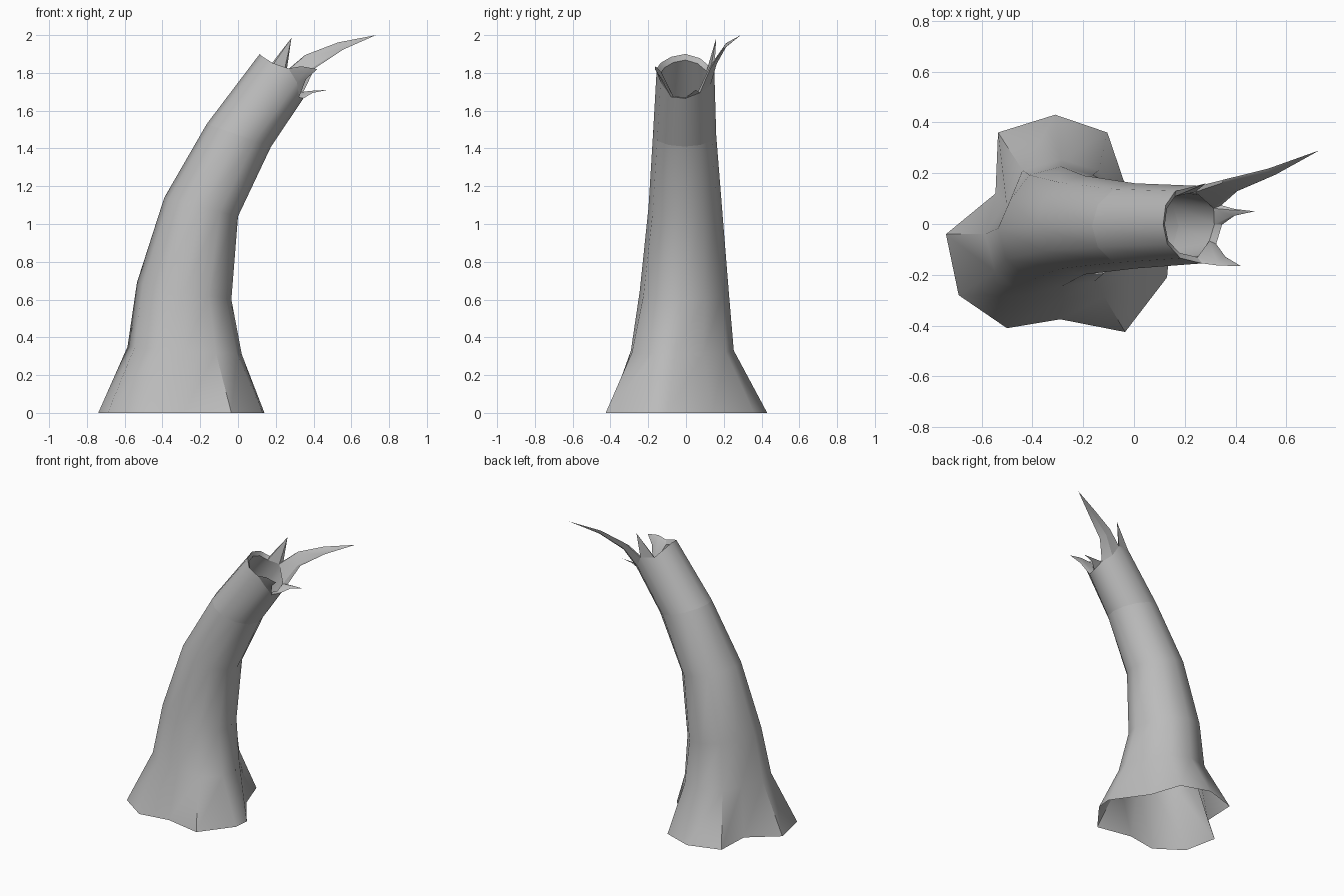
import bpy, bmesh, math
from mathutils import Vector

cube = bpy.data.objects.get("Cube")
if cube:
    bpy.data.objects.remove(cube, do_unlink=True)

# One plain grey for the whole stump
grey = bpy.data.materials.new("grey bark")
grey.use_nodes = True
grey.diffuse_color = (0.5, 0.5, 0.5, 1)
grey.node_tree.nodes["Principled BSDF"].inputs["Base Color"].default_value = (0.5, 0.5, 0.5, 1)

# Flared root outline on the ground, starting at the right-hand tip
ROOT = [(-.74, -.04), (-.69, -.28), (-.50, -.41), (-.29, -.375), (-.035, -.425), (.13, -.21),
        (.14, -.10), (-.03, .14), (-.105, .36), (-.31, .43), (-.535, .36), (-.545, .12)]
N = len(ROOT)
# Trunk rings: left x, left z, right x, right z, y low, y high, amount of root shape kept
RINGS = [(-.585, .35, .02, .31, -.305, .25, .45),
         (-.535, .69, -.035, .60, -.25, .225, .2),
         (-.39, 1.14, 0, 1.04, -.20, .19, .08),
         (-.165, 1.53, .175, 1.41, -.175, .16, 0),
         (.115, 1.90, .36, 1.68, -.155, .15, 0)]
# How far the broken rim rises or dips along the trunk
LIFT = [0, 0, .01, .045, .02, -.03, -.02, 0, 0, .03, -.02, -.01]
AXIS = Vector((.67, 0, .74))


def ring(x0, z0, x1, z1, y0, y1, keep):
    pts = []
    for i, (rx, ry) in enumerate(ROOT):
        a = math.pi + math.tau * i / N
        u = math.cos(a) * (1 - keep) + (rx + .30) / .44 * keep
        v = math.sin(a) * (1 - keep) + ry / .42 * keep
        pts.append(Vector(((x0 + x1) / 2 + (x1 - x0) / 2 * u,
                           (y0 + y1) / 2 + (y1 - y0) / 2 * v,
                           (z0 + z1) / 2 + (z1 - z0) / 2 * u)))
    return pts


def bridge(bm, a, b):
    for i in range(len(a)):
        j = (i + 1) % len(a)
        bm.faces.new((a[i], a[j], b[j], b[i]))


def finish(bm, name, angle, recalc=False):
    if recalc:
        bmesh.ops.recalc_face_normals(bm, faces=bm.faces)
    mesh = bpy.data.meshes.new(name)
    bm.to_mesh(mesh)
    bm.free()
    obj = bpy.data.objects.new(name, mesh)
    bpy.context.collection.objects.link(obj)
    mesh.materials.append(grey)
    bpy.ops.object.select_all(action='DESELECT')
    obj.select_set(True)
    bpy.context.view_layer.objects.active = obj
    bpy.ops.object.shade_smooth_by_angle(angle=math.radians(angle))


# Hollow leaning trunk, open at the foot
loops = [[Vector((x, y, 0)) for x, y in ROOT]] + [ring(*r) for r in RINGS]
rim = [p + AXIS * d for p, d in zip(loops[-1], LIFT)]
loops[-1] = rim
centre = sum(rim, Vector()) / N
inner = [centre + (p - centre) * .84 - AXIS * .02 for p in rim]
bm = bmesh.new()
rows = [[bm.verts.new(p) for p in loop] for loop in loops]
lip = [bm.verts.new(p) for p in inner]
for low, high in zip(rows, rows[1:]):
    bridge(bm, low, high)
bridge(bm, rows[-1], lip)
bridge(bm, lip, rows[-2])
finish(bm, "hollow_trunk", 50)


# Splinters: a wedge of the rim, tapered through the given sections to a tip
def splinter(name, first, last, sections, tip):
    mid = (first + last) // 2
    base = [rim[first], rim[mid], rim[last], inner[last], inner[first]]
    if mid == first:
        base.pop(1)
    core = sum(base, Vector()) / len(base)
    bm = bmesh.new()
    row = [bm.verts.new(p) for p in base]
    for pos, size in sections:
        nxt = [bm.verts.new(Vector(pos) + (p - core) * size) for p in base]
        bridge(bm, row, nxt)
        row = nxt
    end = bm.verts.new(tip)
    for i in range(len(row)):
        bm.faces.new((row[i], row[(i + 1) % len(row)], end))
    finish(bm, name, 30, True)


splinter("long_splinter", 7, 9, [((.375, .15, 1.855), .6), ((.54, .205, 1.94), .32)], (.73, .29, 2))
splinter("upright_splinter", 9, 10, [], (.283, .16, 1.985))
splinter("short_splinter", 6, 7, [((.39, .045, 1.70), .35)], (.475, .05, 1.71))
splinter("front_splinter", 3, 5, [((.345, -.145, 1.80), .45)], (.42, -.165, 1.82))
